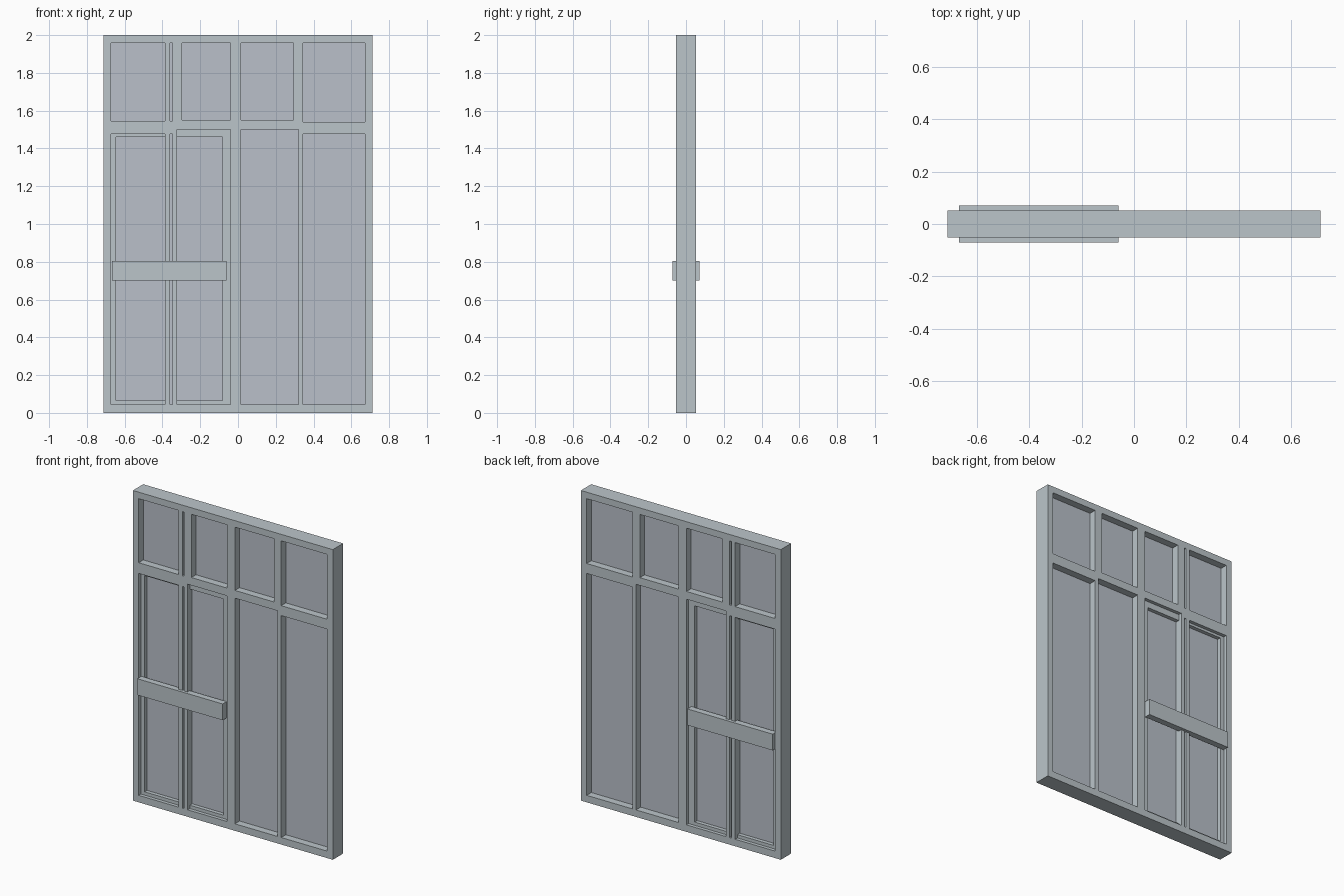
import bpy, bmesh, math

if "Cube" in bpy.data.objects:
    bpy.data.objects.remove(bpy.data.objects["Cube"])


def material(name, color):
    m = bpy.data.materials.new(name)
    m.diffuse_color = (*color, 1)
    m.use_nodes = True
    m.node_tree.nodes["Principled BSDF"].inputs["Base Color"].default_value = m.diffuse_color
    return m


FRAME = material("grey_metal", (0.50, 0.56, 0.59))
GLASS = material("grey_glass", (0.49, 0.53, 0.59))


def panel(name, solids, holes, y0, y1, mat):
    """Upright slab: union of (x0, x1, z0, z1) solids minus the holes."""
    rects = solids + holes
    xs = sorted({v for r in rects for v in r[:2]})
    zs = sorted({v for r in rects for v in r[2:]})

    def inside(x, z, group):
        return any(a < x < b and c < z < d for a, b, c, d in group)

    bm = bmesh.new()
    verts = {}

    def vert(x, z):
        if (x, z) not in verts:
            verts[x, z] = bm.verts.new((x, y0, z))
        return verts[x, z]

    for xa, xb in zip(xs, xs[1:]):
        for za, zb in zip(zs, zs[1:]):
            x, z = (xa + xb) / 2, (za + zb) / 2
            if inside(x, z, solids) and not inside(x, z, holes):
                bm.faces.new([vert(xa, za), vert(xb, za), vert(xb, zb), vert(xa, zb)])
    ext = bmesh.ops.extrude_face_region(bm, geom=bm.faces[:], use_keep_orig=True)
    for v in ext["geom"]:
        if isinstance(v, bmesh.types.BMVert):
            v.co.y = y1
    bmesh.ops.recalc_face_normals(bm, faces=bm.faces[:])
    bmesh.ops.dissolve_limit(bm, angle_limit=math.radians(1),
                             verts=bm.verts[:], edges=bm.edges[:])
    me = bpy.data.meshes.new(name)
    bm.to_mesh(me)
    bm.free()
    me.materials.append(mat)
    ob = bpy.data.objects.new(name, me)
    bpy.context.collection.objects.link(ob)
    return ob


# Openings as (x0, x1, z0, z1)
top, low = 1.958, 0.045
transoms = [(-0.672, -0.387, 1.545, top), (-0.296, -0.04, 1.55, top),
            (0.015, 0.293, 1.55, top), (0.345, 0.672, 1.54, top)]
doors = [(-0.672, -0.387, low, 1.476), (-0.323, -0.04, low, 1.50)]
sidelights = [(0.015, 0.32, low, 1.50), (0.345, 0.672, low, 1.476)]
slots = [(-0.36, -0.347, 1.545, top), (-0.36, -0.347, low, 1.476)]
openings = transoms + doors + sidelights + slots

# Outer frame with mullions
panel("frame", [(-0.713, 0.713, 0, 2)], openings, -0.0525, 0.0525, FRAME)

# Recessed door leaf border, exposed at the edges of the door openings
leaf_hole = (-0.645, -0.083, 0.066, 1.46)
panel("door_leaf", doors, [leaf_hole], -0.03, 0.03, FRAME)

# Glass panes in the middle of the thickness
panel("glass_panes", openings, [], -0.005, 0.005, GLASS)

# Push bars on both sides of the door
for side, s in (("front", -1), ("back", 1)):
    panel(side + "_push_bar", [(-0.668, -0.06, 0.70, 0.805)], [],
          min(s * 0.03, s * 0.071), max(s * 0.03, s * 0.071), FRAME)
